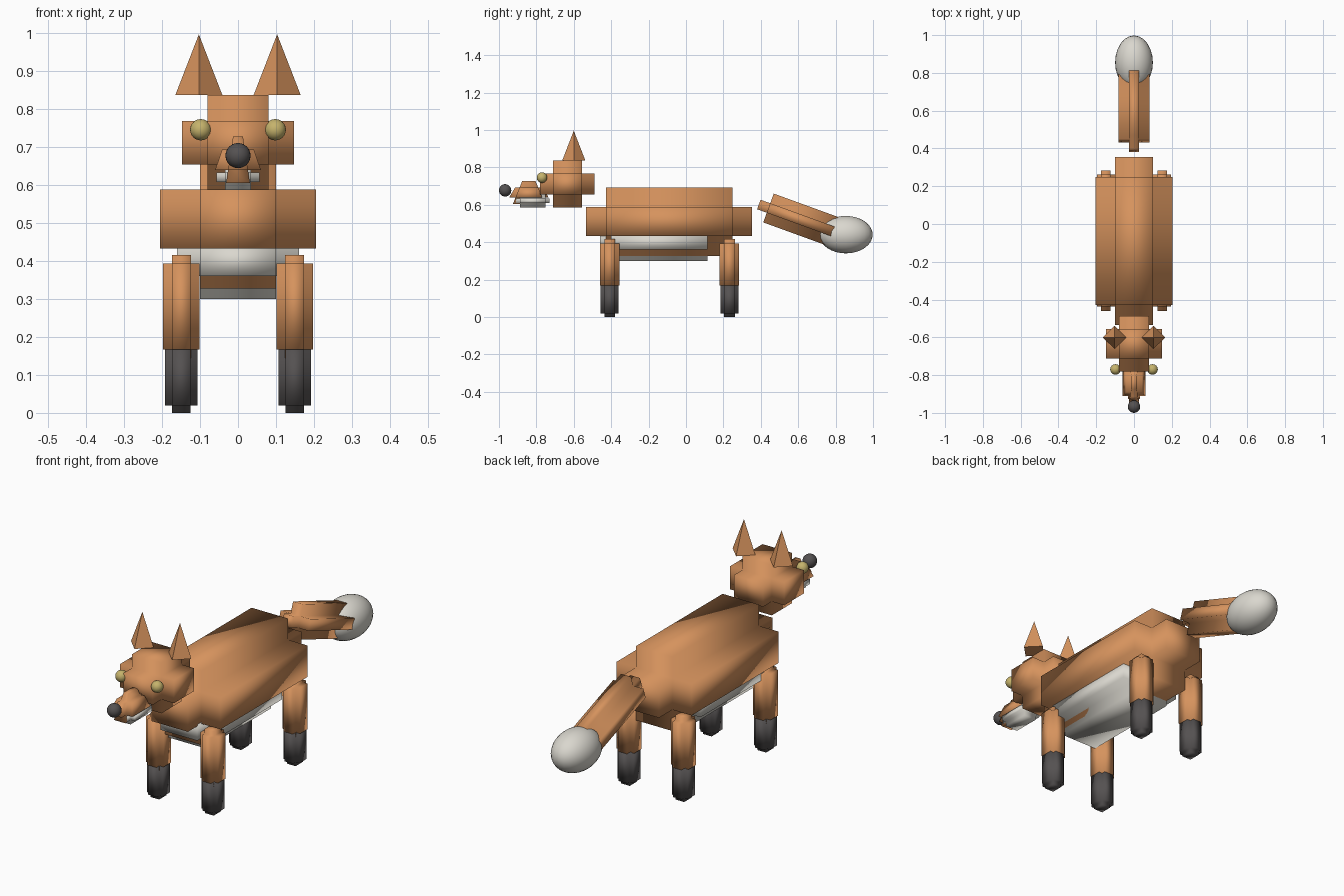
import bpy, bmesh, math
from mathutils import Vector, Matrix

cube = bpy.data.objects.get("Cube")
if cube:
    bpy.data.objects.remove(cube, do_unlink=True)


def material(name, rgb):
    m = bpy.data.materials.new(name)
    m.use_nodes = True
    m.diffuse_color = (*rgb, 1)
    bsdf = m.node_tree.nodes["Principled BSDF"]
    bsdf.inputs["Base Color"].default_value = (*rgb, 1)
    bsdf.inputs["Roughness"].default_value = 0.8
    return m


ORANGE = material("orange fur", (0.67, 0.29, 0.11))
WHITE = material("cream white fur", (0.70, 0.68, 0.62))
DARK = material("dark grey", (0.09, 0.083, 0.083))
YELLOW = material("yellow eye", (0.56, 0.45, 0.15))


def finish(bm, name, mat, smooth=True):
    bmesh.ops.recalc_face_normals(bm, faces=bm.faces[:])
    for f in bm.faces:
        f.smooth = smooth
    me = bpy.data.meshes.new(name)
    bm.to_mesh(me)
    bm.free()
    me.materials.append(mat)
    ob = bpy.data.objects.new(name, me)
    bpy.context.collection.objects.link(ob)
    return ob


def stepped_block(name, mat, centre, half, step, tilt=0, taper=None):
    """Core box whose six faces are each pushed out by step, softly shaded."""
    bm = bmesh.new()
    bmesh.ops.create_cube(bm, size=2)
    core = [h - step for h in half]
    bmesh.ops.scale(bm, vec=core, verts=bm.verts[:])
    bm.normal_update()
    pushes = [(f, f.normal.copy()) for f in bm.faces]
    for face, normal in pushes:
        new = bmesh.ops.extrude_discrete_faces(bm, faces=[face])["faces"][0]
        bmesh.ops.translate(bm, vec=normal * step, verts=new.verts[:])
    bmesh.ops.remove_doubles(bm, verts=bm.verts[:], dist=1e-5)
    if taper:
        for v in bm.verts:
            t = (v.co.z / half[2] + 1) / 2
            s = taper[0] + (taper[1] - taper[0]) * t
            v.co.x *= s
            v.co.y *= s
    bm.transform(Matrix.Translation(centre) @ Matrix.Rotation(tilt, 4, 'X'))
    return finish(bm, name, mat)


def ball(name, mat, centre, radii):
    bm = bmesh.new()
    bmesh.ops.create_uvsphere(bm, u_segments=24, v_segments=16, radius=1)
    bmesh.ops.scale(bm, vec=radii, verts=bm.verts[:])
    bmesh.ops.translate(bm, vec=centre, verts=bm.verts[:])
    return finish(bm, name, mat)


# Torso and underside
stepped_block("body", ORANGE, (0, -0.09, 0.51), (0.205, 0.444, 0.183), 0.105)
stepped_block("belly", WHITE, (0, -0.143, 0.40), (0.16, 0.318, 0.10), 0.06)

# Head, muzzle and jaw
stepped_block("head", ORANGE, (0, -0.634, 0.711), (0.148, 0.146, 0.125), 0.068)
stepped_block("muzzle", ORANGE, (0, -0.84, 0.666), (0.06, 0.105, 0.061), 0.034,
              taper=(1.2, 0.5))
stepped_block("jaw", WHITE, (0, -0.82, 0.62), (0.056, 0.09, 0.034), 0.022)
ball("nose", DARK, (0, -0.967, 0.677), (0.033, 0.033, 0.033))

# Paired parts
for side, sx in (("left", 1), ("right", -1)):
    ball(side + "_eye", YELLOW, (sx * 0.098, -0.77, 0.745), (0.028, 0.028, 0.028))

    bm = bmesh.new()
    bmesh.ops.create_cone(bm, cap_ends=True, segments=4, radius1=0.062,
                          radius2=0, depth=0.16)
    # Turn the pyramid so its corners point along the axes
    corner = max(bm.verts, key=lambda v: v.co.xy.length).co
    turn = -math.atan2(corner.y, corner.x)
    bm.transform(Matrix.Translation((sx * 0.103, -0.60, 0.916))
                 @ Matrix.Rotation(turn, 4, 'Z'))
    finish(bm, side + "_ear", ORANGE, smooth=False)

    for end, y in (("front", -0.408), ("back", 0.232)):
        stepped_block(f"{end}_{side}_leg", ORANGE, (sx * 0.149, y, 0.28),
                      (0.048, 0.052, 0.136), 0.023)
        stepped_block(f"{end}_{side}_sock", DARK, (sx * 0.149, y, 0.094),
                      (0.043, 0.048, 0.094), 0.019)

# Tail
stepped_block("tail", ORANGE, (0, 0.613, 0.52), (0.082, 0.238, 0.082), 0.055,
              tilt=math.radians(-20))
ball("tail_tip", WHITE, (0, 0.855, 0.44), (0.1, 0.143, 0.1))
